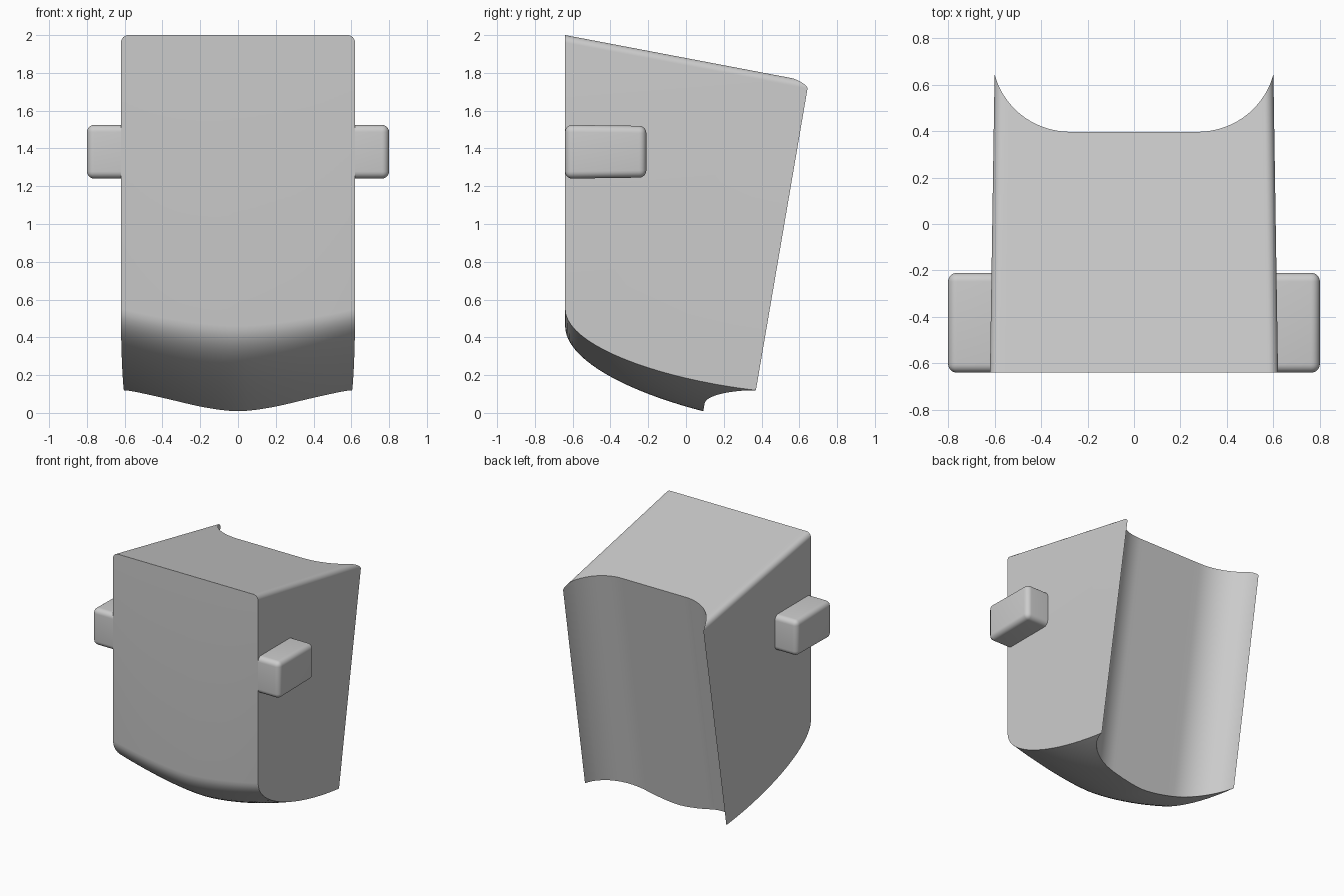
import bpy, bmesh, math

if "Cube" in bpy.data.objects:
    bpy.data.objects.remove(bpy.data.objects["Cube"], do_unlink=True)

FRONT, HEIGHT = -0.64, 2.0
SIDE_CURVE = [(FRONT, 0.55), (FRONT, 0.36), (-0.15, 0.18), (0.37, 0.12)]
CORNER, CORNER_START = 0.04, 0.935

grey = bpy.data.materials.new("light_grey")
grey.use_nodes = True
colour = (0.6, 0.6, 0.6, 1)
grey.diffuse_color = colour
grey.node_tree.nodes["Principled BSDF"].inputs["Base Color"].default_value = colour


def half_width(y):
    """Sides taper slightly towards the back."""
    return 0.61 - 0.0156 * y


def groove(u):
    """Depth of the back hollow: flat middle with an arc on each side."""
    dx, r = max(0, 0.6 * abs(u) - 0.27), 0.339
    return 0.26 - (r - math.sqrt(r * r - dx * dx))


def corner_drop(u):
    """Rounding along the top side edges."""
    k = max(0, abs(u) - CORNER_START) / (1 - CORNER_START)
    return CORNER * (1 - math.sqrt(max(0, 1 - k * k)))


def under(u, t):
    """Point on the bowed underside."""
    s = 1 - t
    weights = (s**3, 3 * s * s * t, 3 * s * t * t, t**3)
    y = sum(w * p[0] for w, p in zip(weights, SIDE_CURVE))
    z = sum(w * p[1] for w, p in zip(weights, SIDE_CURVE))
    return y, z - (0.09 + 0.08 * t) * (1 - abs(u) ** 1.6)


def column(u, steps=20):
    """Closed side outline at one slice across the width."""
    lo, hi, d, drop = 0.0, 1.0, groove(u), corner_drop(u)
    for _ in range(30):
        mid = (lo + hi) / 2
        y, z = under(u, mid)
        if y < 0.35 + 0.17 * z - d:
            lo = mid
        else:
            hi = mid
    outline = [under(u, lo * i / steps) for i in range(steps + 1)]
    slope = 0.19
    y = (0.35 - d + 0.17 * (HEIGHT + slope * FRONT - drop)) / (1 + 0.17 * slope)
    outline.append((y, HEIGHT - slope * (y - FRONT) - drop))
    outline.append((FRONT, HEIGHT - drop))
    return [(u * half_width(y), y, z) for y, z in outline]


def finish(name, bm):
    bmesh.ops.recalc_face_normals(bm, faces=bm.faces)
    mesh = bpy.data.meshes.new(name)
    bm.to_mesh(mesh)
    bm.free()
    mesh.materials.append(grey)
    obj = bpy.data.objects.new(name, mesh)
    bpy.context.collection.objects.link(obj)
    bpy.ops.object.select_all(action="DESELECT")
    obj.select_set(True)
    bpy.context.view_layer.objects.active = obj
    bpy.ops.object.shade_smooth_by_angle(angle=math.radians(30))
    return obj


# Body: slices across the width, bridged and capped by flat sides
half = [0.45 * i / 6 for i in range(1, 7)]
half += [0.45 + (CORNER_START - 0.45) * i / 12 for i in range(1, 13)]
half += [CORNER_START + (1 - CORNER_START) * math.sin(math.pi / 2 * i / 8) for i in range(1, 9)]
bm = bmesh.new()
loops = [[bm.verts.new(p) for p in column(u)] for u in [-u for u in reversed(half)] + [0] + half]
for a, b in zip(loops, loops[1:]):
    for i in range(len(a)):
        j = (i + 1) % len(a)
        bm.faces.new((a[i], a[j], b[j], b[i]))
bm.faces.new(loops[0])
bm.faces.new(loops[-1])
finish("body", bm)

# Side pegs: blocks flush with the front, rounded on the free edges
for name, side in (("left_peg", 1), ("right_peg", -1)):
    bm = bmesh.new()
    bmesh.ops.create_cube(bm, size=1)
    for v in bm.verts:
        outer, back, top = v.co.x > 0, v.co.y > 0, v.co.z > 0
        y = -0.21 if back else FRONT
        draft = 0.006 if back else 0
        x = 0.8 if outer else half_width(y)
        v.co = (x, y, 1.525 - draft if top else 1.24 + draft)
    rounded = [e for e in bm.edges
               if not all(v.co.y == FRONT for v in e.verts)
               and not all(v.co.x < 0.7 for v in e.verts)]
    bmesh.ops.bevel(bm, geom=rounded, offset=0.038, segments=6, profile=0.5, affect="EDGES")
    for v in bm.verts:
        v.co.x *= side
    finish(name, bm)
